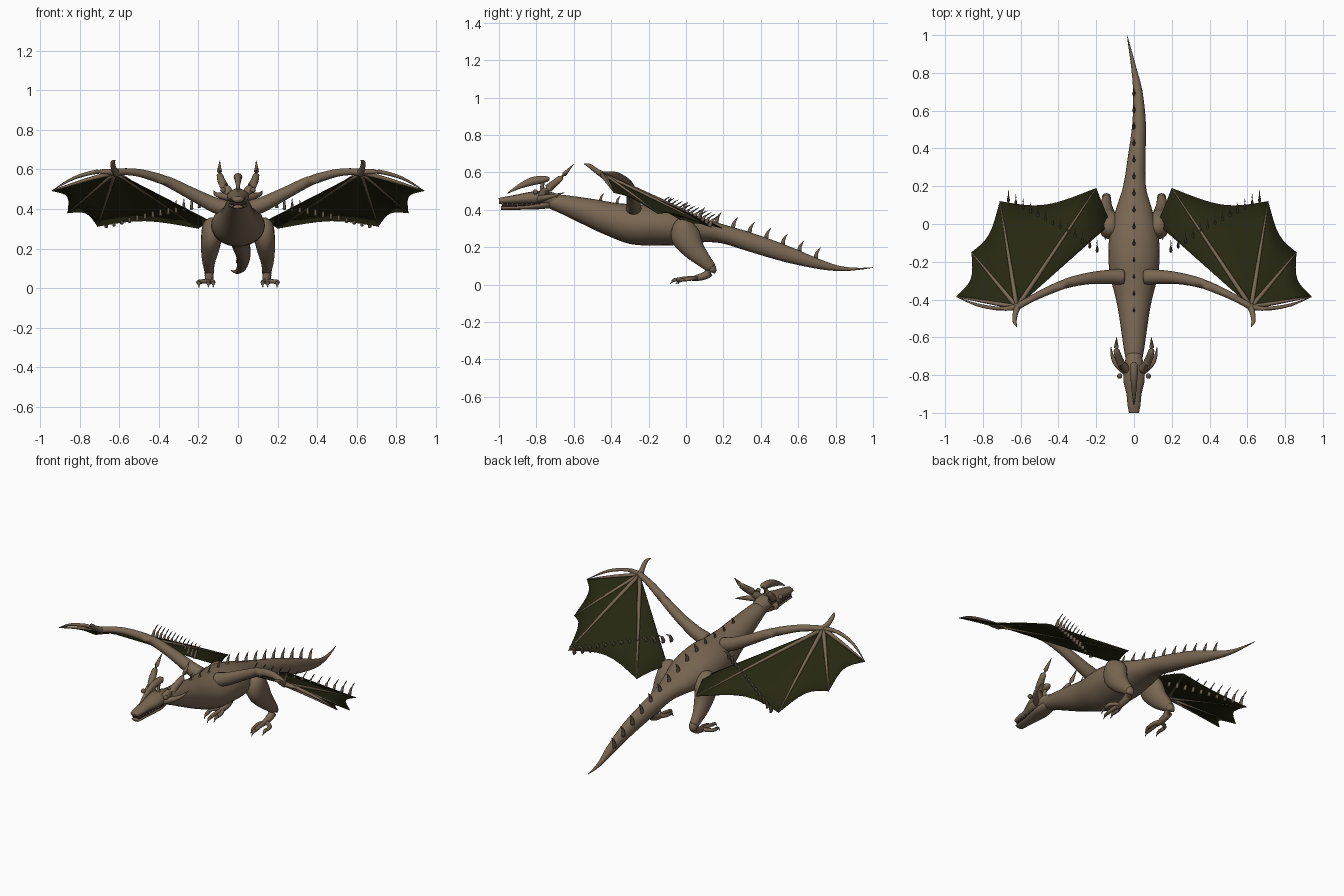
import bpy, bmesh, math
from mathutils import Vector

cube = bpy.data.objects.get("Cube")
if cube:
    bpy.data.objects.remove(cube, do_unlink=True)


def material(name, colour):
    m = bpy.data.materials.new(name)
    m.use_nodes = True
    m.diffuse_color = (*colour, 1)
    m.node_tree.nodes["Principled BSDF"].inputs["Base Color"].default_value = (*colour, 1)
    return m


HIDE = material("brown hide", (.19, .135, .085))
HORN = material("horn brown", (.15, .11, .075))
SKIN = material("dark olive membrane", (.02, .02, .006))
MOUTH = material("dark mouth", (.03, .012, .01))
TOOTH = material("tooth ivory", (.4, .36, .27))


def finish(name, bm, mat, mirror=False, smooth=True):
    bmesh.ops.recalc_face_normals(bm, faces=bm.faces)
    mesh = bpy.data.meshes.new(name)
    bm.to_mesh(mesh)
    bm.free()
    mesh.materials.append(mat)
    for p in mesh.polygons:
        p.use_smooth = smooth
    ob = bpy.data.objects.new(name, mesh)
    bpy.context.collection.objects.link(ob)
    if mirror:
        ob.modifiers.new("mirror", 'MIRROR').use_mirror_merge = False
    return ob


def spline(rows, steps):
    """Catmull-Rom through rows of any width."""
    rows = [Vector(r) for r in rows]
    out = []
    for i in range(len(rows) - 1):
        a, b = rows[max(i - 1, 0)], rows[i]
        c, d = rows[i + 1], rows[min(i + 2, len(rows) - 1)]
        for k in range(steps):
            t = k / steps
            out.append(.5 * (2 * b + (c - a) * t + (2 * a - 5 * b + 4 * c - d) * t * t
                             + (3 * b - a - 3 * c + d) * t ** 3))
    return out + [rows[-1]]


def add_tube(bm, rows, sides=12, steps=4):
    """Rows are x, y, z, width radius, and optionally height radius."""
    rows = [tuple(r) + (r[3],) if len(r) == 4 else r for r in rows]
    path = spline(rows, steps)
    rings = []
    for i, p in enumerate(path):
        fwd = Vector(path[min(i + 1, len(path) - 1)][:3]) - Vector(path[max(i - 1, 0)][:3])
        side = fwd.cross(Vector((0, .25, 1)) if abs(fwd.y) > abs(fwd.z) else Vector((0, 1, 0)))
        side.normalize()
        up = side.cross(fwd).normalized()
        ring = []
        for k in range(sides):
            a = math.tau * k / sides
            ring.append(bm.verts.new(Vector(p[:3]) + side * math.cos(a) * max(p[3], .001)
                                     + up * math.sin(a) * max(p[4], .001)))
        rings.append(ring)
    for r, s in zip(rings, rings[1:]):
        for k in range(sides):
            n = (k + 1) % sides
            bm.faces.new((r[k], r[n], s[n], s[k]))
    bm.faces.new(rings[0])
    bm.faces.new(rings[-1])


def tube(name, rows, mat=HIDE, mirror=False, sides=12, steps=4):
    bm = bmesh.new()
    add_tube(bm, rows, sides, steps)
    return finish(name, bm, mat, mirror)


def add_spike(bm, base, size, lean=.5):
    """Backward curving thorn."""
    x, y, z = base
    add_tube(bm, [(x, y, z - .012, size * .17, size * .28),
                  (x, y + size * lean * .3, z + size * .5, size * .11, size * .17),
                  (x, y + size * lean, z + size, .001)], 6, 2)


# Body from neck to tail tip: y, x, top, bottom, half width
body = [(-.76, 0, .485, .42, .035), (-.66, 0, .48, .38, .054), (-.5, 0, .458, .305, .077),
        (-.4, 0, .44, .26, .095), (-.28, 0, .43, .215, .125), (-.17, 0, .425, .21, .136),
        (-.05, 0, .40, .21, .128), (.08, 0, .355, .225, .095), (.2, .003, .32, .22, .06),
        (.35, .014, .275, .175, .047), (.53, .027, .21, .122, .036), (.7, .02, .14, .085, .025),
        (.82, 0, .1, .072, .014), (.92, -.02, .09, .078, .007), (1, -.037, .093, .09, .001)]
tube("body", [(x, y, (t + b) / 2, w, (t - b) / 2) for y, x, t, b, w in body], sides=24)


def back_height(y):
    for a, b in zip(body, body[1:]):
        if a[0] <= y <= b[0]:
            return a[2] + (b[2] - a[2]) * (y - a[0]) / (b[0] - a[0])


# Spines along the back
bm = bmesh.new()
for i in range(14):
    y = -.46 + i * .0885
    add_spike(bm, (0, y, back_height(y) - .004), .058 if i > 3 else .04)
finish("back_spines", bm, HORN)

# Head: skull, jaw, mouth, teeth
tube("skull", [(0, -.69, .45, .04, .035), (0, -.76, .462, .053, .04), (0, -.83, .462, .056, .034),
               (0, -.9, .456, .04, .026), (0, -.96, .451, .034, .02), (0, -1, .447, .026, .016)],
     sides=16)
tube("lower_jaw", [(0, -.73, .434, .04, .026), (0, -.8, .42, .048, .018), (0, -.9, .412, .034, .012),
                   (0, -.99, .41, .026, .01)], sides=16)
tube("mouth", [(0, -.78, .429, .046, .012), (0, -.9, .426, .034, .012),
               (0, -.985, .424, .025, .012)], MOUTH)
bm = bmesh.new()
for i in range(7):
    y = -.98 + i * .026
    x = .025 + i * .0025
    add_tube(bm, [(x, y, .436, .004), (x, y, .42, .0005)], 5, 1)
finish("teeth", bm, TOOTH, True)

# Horns, crest, cheek spikes and eyes
tube("crest_horn", [(0, -.73, .565, .008), (0, -.755, .563, .022, .018), (0, -.82, .553, .018, .022),
                    (0, -.89, .525, .012, .013), (0, -.955, .488, .002)], HIDE)
tube("crest_root", [(0, -.77, .485, .014), (0, -.77, .52, .01), (0, -.765, .555, .012)], HIDE)
tube("large_horn", [(.04, -.77, .475, .024), (.07, -.735, .515, .022), (.092, -.67, .57, .016),
                    (.092, -.6, .645, .001)], HIDE, True)
tube("cheek_horn", [(.035, -.79, .455, .018), (.08, -.755, .465, .016), (.112, -.71, .475, .01),
                    (.122, -.65, .492, .001)], HIDE, True)
bm = bmesh.new()
bmesh.ops.create_uvsphere(bm, u_segments=12, v_segments=8, radius=.014)
bmesh.ops.translate(bm, verts=bm.verts, vec=(.076, -.805, .495))
finish("eyes", bm, HORN, True)

# Wings
wrist = Vector((.62, -.44, .585))
tips = [Vector(t) for t in ((.94, -.385, .492), (.86, -.15, .38), (.71, .12, .312),
                            (.2, .19, .302), (.125, 0, .33))]
pulls = (.13, .1, .09, 0)
tube("wing_arm", [(.06, -.28, .4, .042), (.13, -.28, .425, .038), (.24, -.288, .48, .031),
                  (.36, -.315, .54, .026), (.48, -.365, .578, .021), (.56, -.405, .588, .018),
                  (*wrist, .018)], mirror=True)
tube("wing_claw", [(.615, -.43, .58, .02), (.628, -.475, .605, .014), (.632, -.515, .635, .011),
                   (.62, -.545, .645, .002)], HIDE, True)
tube("leading_finger", [(*wrist, .016), (.71, -.448, .588, .011), (.83, -.428, .555, .008),
                        (*tips[0], .001)], mirror=True, sides=8)
bm = bmesh.new()
for tip in tips[:4]:
    mid = wrist.lerp(tip, .5) + Vector((0, 0, .004))
    add_tube(bm, [(*wrist, .013), (*mid, .009), (*tip, .003)], 8, 3)
finish("wing_fingers", bm, HIDE, True)

bm = bmesh.new()
N = 8
for a, b, pull in zip(tips, tips[1:], pulls):
    hub = bm.verts.new(wrist)
    last = None
    for k in range(N + 1):
        t = k / N
        sag = math.sin(math.pi * t)
        edge = a.lerp(b, t).lerp(wrist, pull * sag)
        row = [hub]
        for j in range(1, 5):
            f = j / 4
            row.append(bm.verts.new(wrist.lerp(edge, f) + Vector((0, 0, .008 * sag * f))))
        if last:
            bm.faces.new((hub, last[1], row[1]))
            for j in range(1, 4):
                bm.faces.new((last[j], last[j + 1], row[j + 1], row[j]))
        last = row
bmesh.ops.remove_doubles(bm, verts=bm.verts, dist=.0005)
membrane = finish("wing_membrane", bm, SKIN, True)
solid = membrane.modifiers.new("thickness", 'SOLIDIFY')
solid.thickness = .004
solid.offset = 0

# Row of thorns hovering above each wing
bm = bmesh.new()
for i in range(13):
    t = i / 12
    add_spike(bm, (.665 - .47 * t, .125 - .265 * t, .32 + .1 * t), .05, 1.1)
finish("wing_spines", bm, HORN, True)

# Legs
tube("thigh", [(.09, -.03, .33, .02), (.115, -.02, .31, .06, .06), (.133, 0, .255, .054, .078),
               (.142, .04, .19, .045, .06), (.148, .09, .135, .033, .042),
               (.146, .135, .09, .024, .028)], mirror=True, sides=16)
tube("lower_leg", [(.146, .12, .105, .025), (.146, .14, .08, .024), (.145, .105, .05, .021),
                   (.145, .06, .036, .017), (.145, .03, .03, .012)], mirror=True)
bm = bmesh.new()
for x, y in ((.125, -.055), (.15, -.085), (.197, -.045)):
    add_tube(bm, [(.145, .06, .036, .012), (x, y + .075, .032, .011), (x, y + .035, .026, .01)], 8, 3)
finish("toes", bm, HIDE, True)
bm = bmesh.new()
for x, y in ((.125, -.055), (.15, -.085), (.197, -.045)):
    add_tube(bm, [(x, y + .045, .026, .01), (x, y + .02, .024, .009), (x, y, .003, .001)], 8, 3)
finish("foot_claws", bm, HORN, True)
